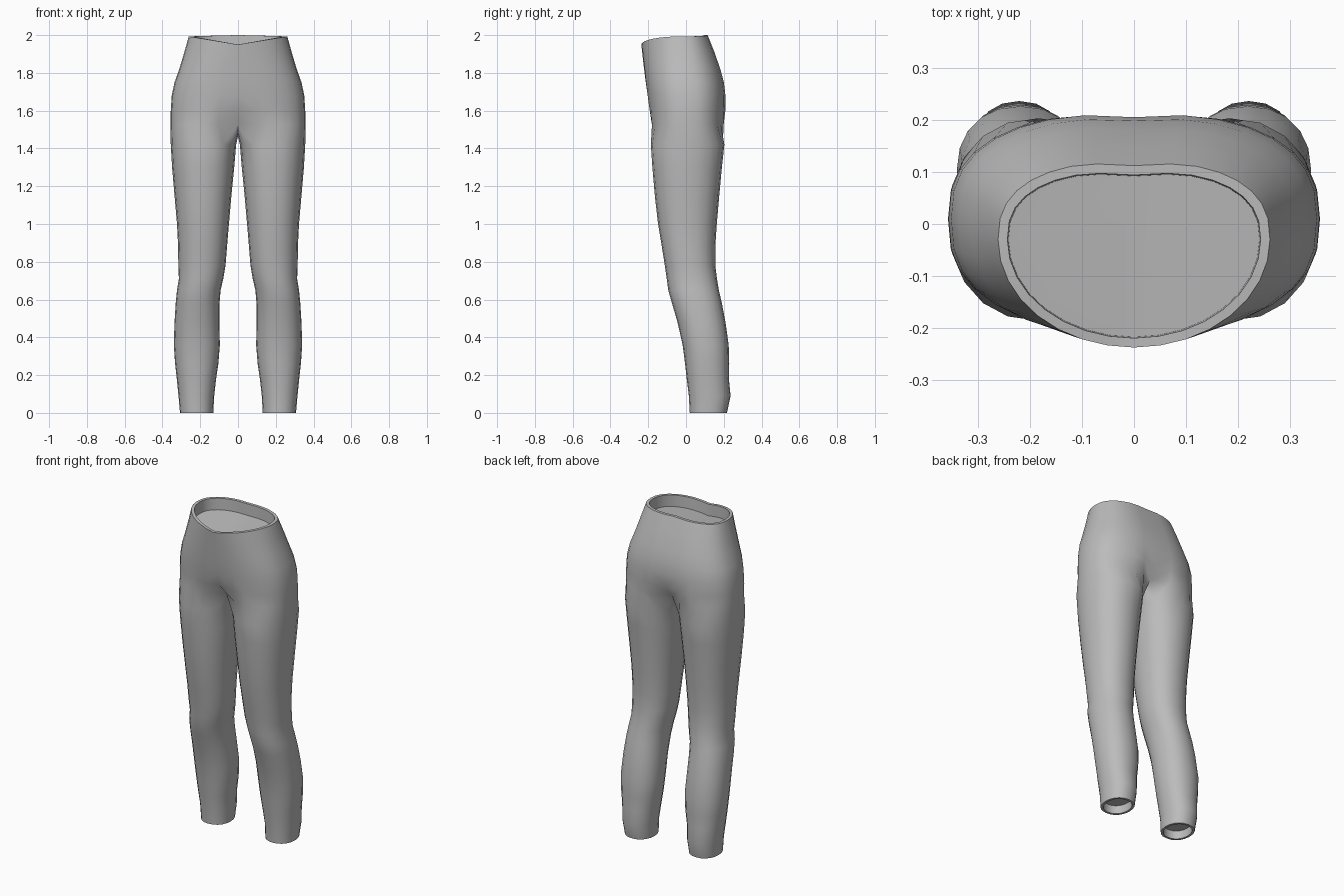
import bpy, bmesh, math

if "Cube" in bpy.data.objects:
    bpy.data.objects.remove(bpy.data.objects["Cube"])

N = 20          # points round one leg
ARC = 17        # of these, points shared with the half torso
RAD = math.radians

# leg rings: z, inner x, outer x, front y, back y
LEG = [
    (1.42, .010, .356, -.186, .203), (1.30, .020, .349, -.178, .190),
    (1.15, .035, .336, -.165, .176), (1.00, .048, .323, -.148, .163),
    (.88, .058, .317, -.128, .155), (.78, .066, .316, -.112, .155),
    (.71, .078, .313, -.102, .164), (.65, .092, .323, -.094, .174),
    (.58, .098, .330, -.074, .190), (.48, .099, .336, -.045, .209),
    (.36, .096, .340, -.018, .226), (.26, .104, .333, -.005, .229),
    (.18, .116, .324, .004, .227), (.09, .126, .315, .015, .236),
    (.00, .131, .307, .020, .217)]

# torso rings: z, half width, middle y, front y, back y, front and back centre y,
# front and back squareness
TORSO = [
    (2.00, .261, -.03, -.237, .120, -.237, .112, 2.0, 2.5),
    (1.91, .284, -.02, -.232, .155, -.232, .148, 2.1, 2.5),
    (1.82, .311, -.01, -.222, .186, -.222, .180, 2.3, 2.5),
    (1.75, .336, .00, -.215, .205, -.213, .198, 2.4, 2.5),
    (1.68, .351, .01, -.207, .213, -.202, .205, 2.5, 2.5),
    (1.60, .356, .01, -.197, .214, -.178, .194, 2.6, 2.5),
    (1.53, .357, .01, -.192, .212, -.115, .140, 2.6, 2.5)]


def power(v, n):
    return math.copysign(abs(v) ** (2 / n), v)


def torso_ring(z, w, mid, front, back, cf, cb, nf, nb, inset=0, drop=0):
    pts = []
    for i in range(ARC):
        t = math.pi * i / (ARC - 1)
        s, c = math.sin(t), math.cos(t)
        n, edge, centre = (nf, front, cf) if c > 0 else (nb, back, cb)
        x = (w - inset) * abs(s) ** (2 / n)
        reach = abs(edge - mid) - inset
        y = mid - reach * power(c, n)
        # crease towards the middle line
        y += (centre - edge) * max(0, 1 - x / .13) ** 1.5
        zz = z
        if z > 1.99:    # dipped waistline
            zz = 1.95 + .043 * s if c > 0 else 2.0 - .007 * s
        pts.append((0 if i in (0, ARC - 1) else x, y, zz - drop))
    return pts


def leg_ring(z, xi, xo, yf, yb, inset=0, lift=0):
    cx, cy = (xi + xo) / 2, (yf + yb) / 2
    pts = []
    for i in range(N):
        a = RAD(-54 + 18 * i)
        pts.append((cx + ((xo - xi) / 2 - inset) * power(math.sin(a), 2.2),
                    cy - ((yb - yf) / 2 - inset) * power(math.cos(a), 2.2),
                    z + lift))
    return pts


bm = bmesh.new()


def add(pts):
    return [bm.verts.new(p) for p in pts]


def bridge(a, b, closed):
    for i in range(len(a) if closed else len(a) - 1):
        j = (i + 1) % len(a)
        bm.faces.new((a[i], a[j], b[j], b[i]))


# waist lining, rim and torso
torso = [add(torso_ring(*TORSO[0], inset=.02, drop=.07)),
         add(torso_ring(*TORSO[0], inset=.018))]
torso += [add(torso_ring(*r)) for r in TORSO]
bm.faces.new(torso[0])
for a, b in zip(torso, torso[1:]):
    bridge(a, b, False)

# crotch strip on the middle line closes the top of the leg
last = torso[-1]
crotch = add([(0, .09, 1.485), (0, .01, 1.465), (0, -.07, 1.485)])

# leg, cuff rim and lining
legs = [last + crotch] + [add(leg_ring(*r)) for r in LEG]
legs += [add(leg_ring(*LEG[-1], inset=.014)),
         add(leg_ring(*LEG[-1], inset=.015, lift=.05))]
for a, b in zip(legs, legs[1:]):
    bridge(a, b, True)
bm.faces.new(legs[-1])

# other half
geom = bm.verts[:] + bm.edges[:] + bm.faces[:]
bmesh.ops.mirror(bm, geom=geom, axis='X', merge_dist=.0005)
bmesh.ops.recalc_face_normals(bm, faces=bm.faces[:])

mesh = bpy.data.meshes.new("leggings")
bm.to_mesh(mesh)
bm.free()
leggings = bpy.data.objects.new("leggings", mesh)
bpy.context.collection.objects.link(leggings)

grey = bpy.data.materials.new("grey fabric")
grey.diffuse_color = (.5, .5, .5, 1)
grey.use_nodes = True
grey.node_tree.nodes["Principled BSDF"].inputs["Base Color"].default_value = grey.diffuse_color
mesh.materials.append(grey)

bpy.context.view_layer.objects.active = leggings
leggings.select_set(True)
bpy.ops.object.shade_smooth_by_angle(angle=RAD(50))
